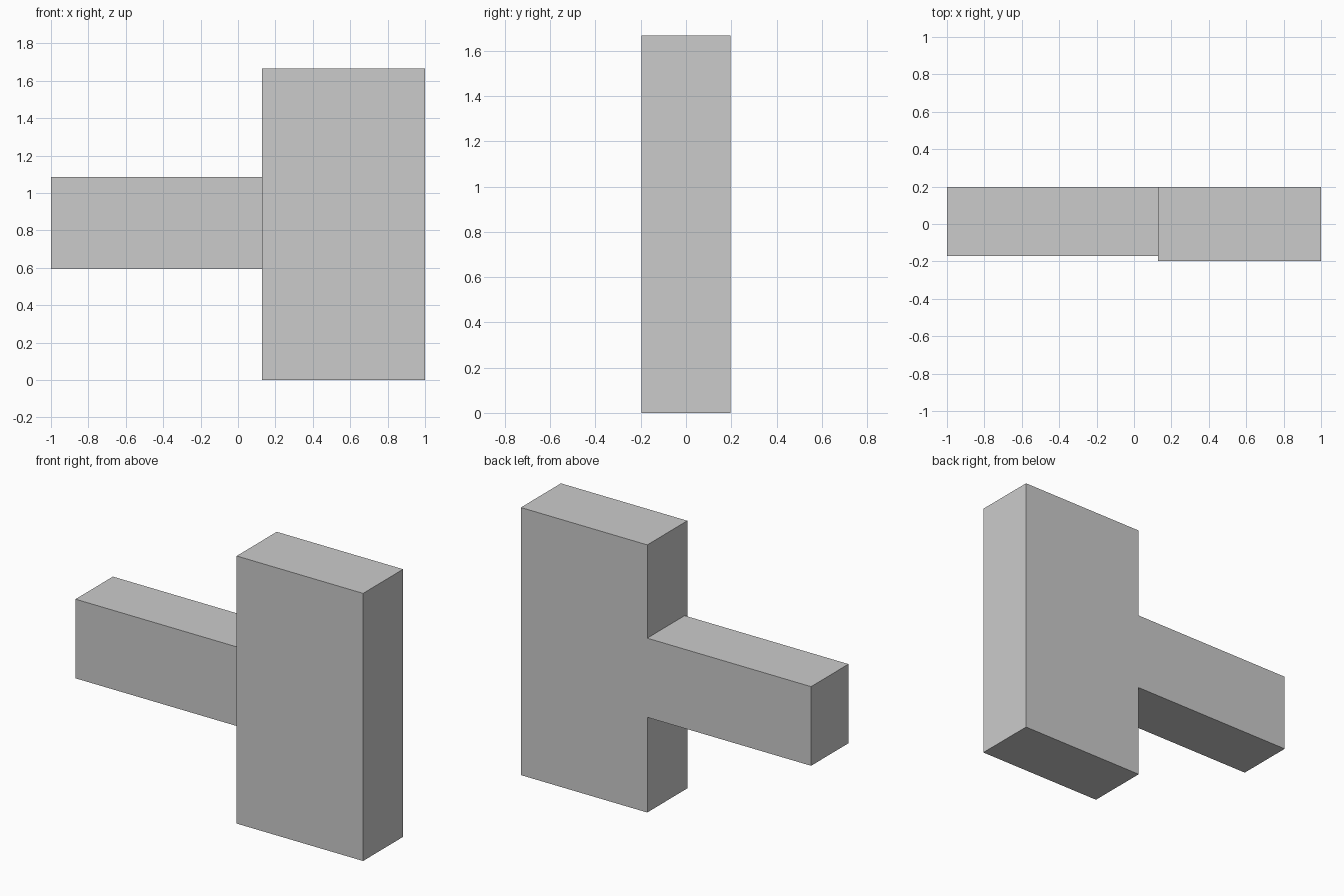
import bpy

if "Cube" in bpy.data.objects:
    bpy.data.objects.remove(bpy.data.objects["Cube"])


def box(name, lo, hi):
    """Axis-aligned box between two opposite corners."""
    centre = [(a + b) / 2 for a, b in zip(lo, hi)]
    bpy.ops.mesh.primitive_cube_add(size=1, location=centre)
    ob = bpy.context.object
    ob.name = name
    ob.scale = [b - a for a, b in zip(lo, hi)]
    bpy.ops.object.transform_apply(location=False, rotation=False, scale=True)
    return ob


HALF_DEPTH = 0.197
JOINT_X = 0.129

# Tall upright slab
box("upright_block", (JOINT_X, -HALF_DEPTH, 0), (1, HALF_DEPTH, 1.667))

# Side arm, flush with the slab's back and slightly recessed at the front
box("side_arm", (-1, -0.171, 0.593), (JOINT_X, HALF_DEPTH, 1.086))
